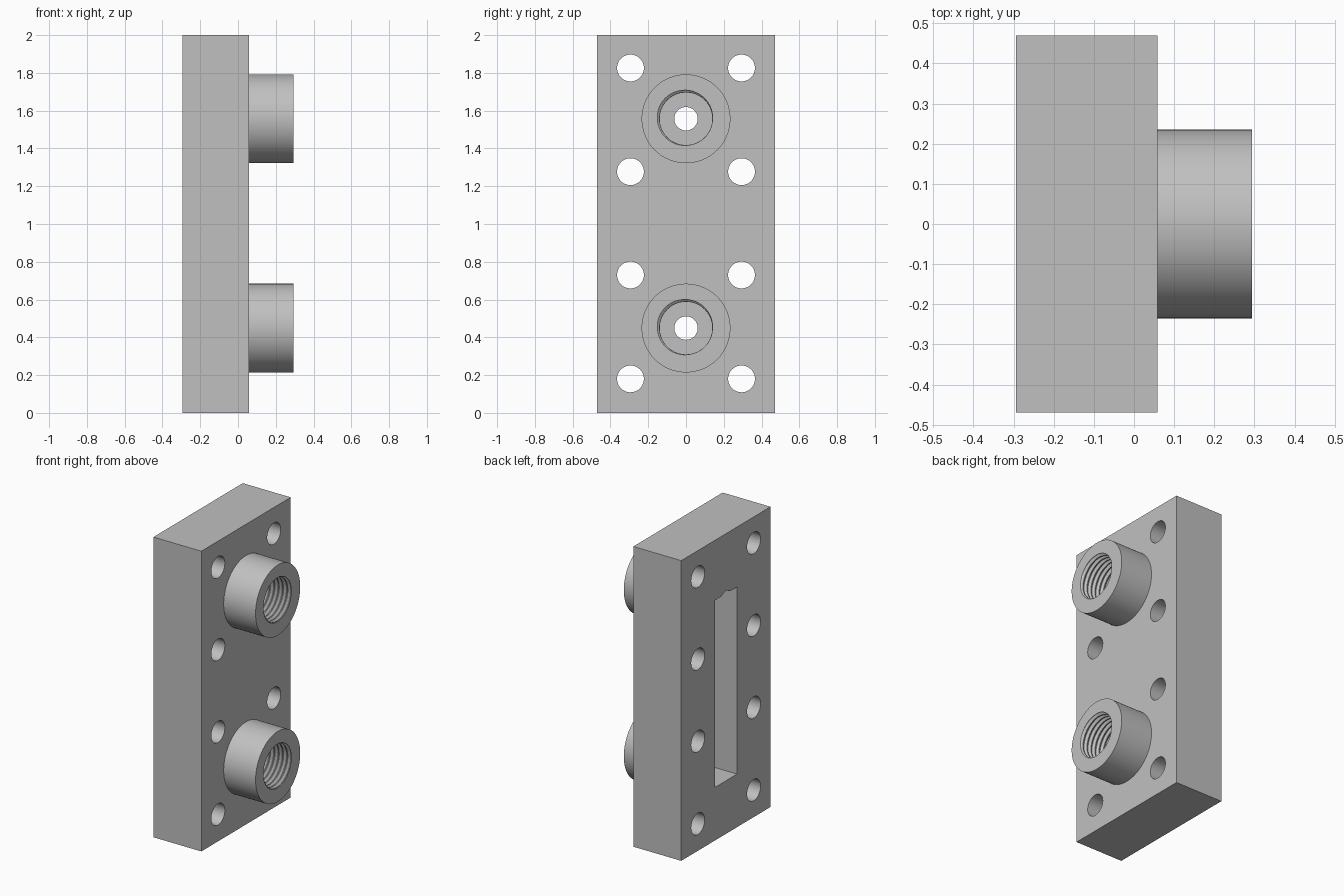
import bpy, bmesh, math
from mathutils import Matrix

cube = bpy.data.objects.get("Cube")
if cube:
    bpy.data.objects.remove(cube, do_unlink=True)

BACK, FACE, MOUTH = -0.294, 0.059, 0.294    # plate back, plate front, boss end
HALF_W, HEIGHT = 0.47, 2.0
PORTS = (0.449, 1.557)                      # port heights
BORE_END = 0.0
PITCH, MINOR, MAJOR = 0.0315, 0.14, 0.155

steel = bpy.data.materials.new("grey metal")
steel.use_nodes = True
GREY = (0.53, 0.53, 0.53, 1)
steel.diffuse_color = GREY
steel.node_tree.nodes["Principled BSDF"].inputs["Base Color"].default_value = GREY


def to_object(name, bm):
    bmesh.ops.recalc_face_normals(bm, faces=bm.faces)
    mesh = bpy.data.meshes.new(name)
    bm.to_mesh(mesh)
    bm.free()
    mesh.materials.append(steel)
    obj = bpy.data.objects.new(name, mesh)
    bpy.context.collection.objects.link(obj)
    return obj


def box(name, x0, x1, half_y, z0, z1):
    bm = bmesh.new()
    place = Matrix.Translation(((x0 + x1) / 2, 0, (z0 + z1) / 2))
    size = Matrix.Diagonal((x1 - x0, 2 * half_y, z1 - z0, 1))
    bmesh.ops.create_cube(bm, size=1, matrix=place @ size)
    return to_object(name, bm)


def rod(name, x0, x1, radius, y, z, sides=64):
    """Cylinder lying along x."""
    bm = bmesh.new()
    place = Matrix.Translation(((x0 + x1) / 2, y, z)) @ Matrix.Rotation(math.pi / 2, 4, 'Y')
    bmesh.ops.create_cone(bm, cap_ends=True, segments=sides, radius1=radius,
                          radius2=radius, depth=x1 - x0, matrix=place)
    return to_object(name, bm)


def thread_cutter(name, x0, turns, z, sides=48):
    """Right-handed screw solid along x, closed by a fan at each end."""
    bm = bmesh.new()
    profile = ((0, MINOR), (0.2, MINOR), (0.55, MAJOR), (0.65, MAJOR))
    rows = len(profile) * turns + 1
    grid = []
    for j in range(sides):
        a = 2 * math.pi * j / sides
        column = []
        for k in range(rows):
            step, r = profile[k % 4]
            x = x0 + PITCH * (k // 4 + step + j / sides)
            column.append(bm.verts.new((x, r * math.cos(a), z + r * math.sin(a))))
        grid.append(column)
    # one extra turn on the first column joins the seam
    seam = list(grid[0])
    for k in range(rows, rows + 4):
        step, r = profile[k % 4]
        seam.append(bm.verts.new((x0 + PITCH * (k // 4 + step), r, z)))
    columns = [seam] + grid[1:] + [seam[4:]]
    for a, b in zip(columns, columns[1:]):
        for k in range(rows - 1):
            bm.faces.new((a[k], a[k + 1], b[k + 1], b[k]))
    low = [c[0] for c in columns] + seam[3:0:-1]
    high = [c[rows - 1] for c in columns] + seam[rows + 2:rows - 1:-1]
    length = PITCH * (turns + 1)
    for loop, x in ((low, x0), (high, x0 + length)):
        hub = bm.verts.new((x, 0, z))
        for v, w in zip(loop, loop[1:] + loop[:1]):
            bm.faces.new((hub, v, w))
    bmesh.ops.triangulate(bm, faces=bm.faces)
    return to_object(name, bm)


def combine(body, tool, operation='DIFFERENCE'):
    mod = body.modifiers.new(tool.name, 'BOOLEAN')
    mod.operation, mod.solver, mod.object = operation, 'EXACT', tool
    bpy.ops.object.select_all(action='DESELECT')
    bpy.context.view_layer.objects.active = body
    body.select_set(True)
    bpy.ops.object.modifier_apply(modifier=mod.name)
    bpy.data.objects.remove(tool, do_unlink=True)


# Plate with two round bosses
body = box("manifold_plate", BACK, FACE, HALF_W, 0, HEIGHT)
for z in PORTS:
    combine(body, rod("boss", FACE - 0.03, MOUTH, 0.235, 0, z, 96), 'UNION')

# Channel in the back
combine(body, box("channel_cutter", BACK - 0.1, BACK + 0.2, 0.117, 0.354, 1.6))

# Threaded ports, each with a narrow passage through to the back
for z in PORTS:
    combine(body, rod("bore_cutter", BORE_END, MOUTH + 0.1, MINOR - 0.001, 0, z))
    combine(body, thread_cutter("thread_cutter", BORE_END + 0.011, 11, z))
    combine(body, rod("passage_cutter", BACK - 0.1, MOUTH, 0.062, 0, z, 48))

# Bolt holes
for y in (-0.294, 0.294):
    for z in (0.18, 0.73, 1.277, 1.826):
        combine(body, rod("bolt_cutter", BACK - 0.1, FACE + 0.1, 0.071, y, z, 48))

bpy.ops.object.shade_smooth_by_angle(angle=math.radians(25))
